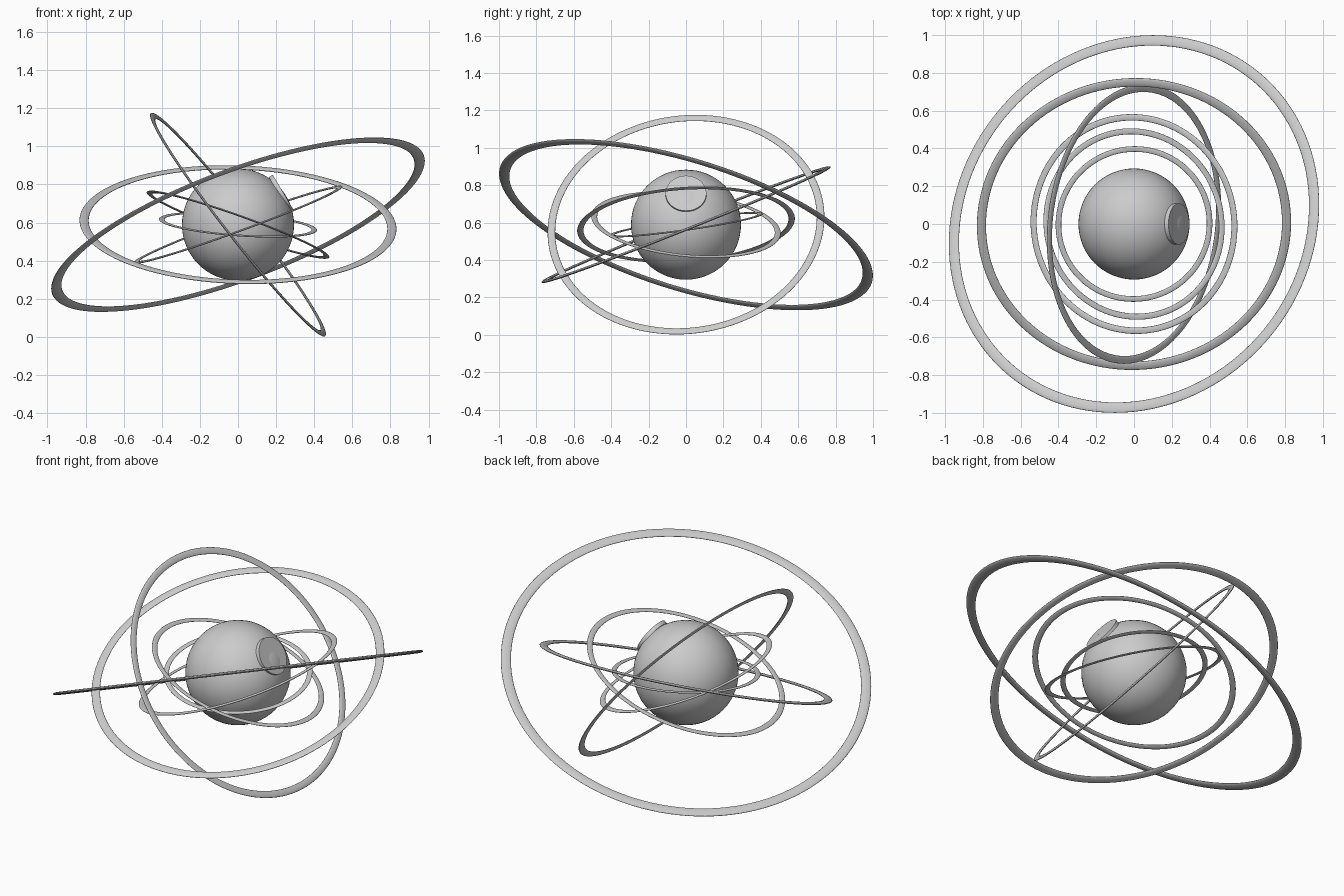
import bpy
from mathutils import Vector

if "Cube" in bpy.data.objects:
    bpy.data.objects.remove(bpy.data.objects["Cube"])

CENTRE = Vector((0, 0, 0.589))


def aim(obj, normal):
    """Point the object's local z axis along the given normal."""
    obj.rotation_mode = 'QUATERNION'
    obj.rotation_quaternion = Vector((0, 0, 1)).rotation_difference(Vector(normal).normalized())


def ring(name, outer, width, normal):
    """Flattened torus: outer radius, band width in its plane, tilt normal."""
    bpy.ops.mesh.primitive_torus_add(
        major_radius=outer - width / 2, minor_radius=width / 2,
        major_segments=128, minor_segments=16, location=CENTRE)
    obj = bpy.context.object
    obj.name = name
    obj.scale.z = 0.3
    aim(obj, normal)
    bpy.ops.object.shade_smooth()


# central globe
bpy.ops.mesh.primitive_uv_sphere_add(segments=64, ring_count=32, radius=0.294, location=CENTRE)
bpy.context.object.name = "globe"
bpy.ops.object.shade_smooth()

# shallow disc set into the upper right side of the globe
disc_normal = Vector((0.86, 0, 0.51)).normalized()
thickness = 0.024
face_centre = CENTRE + Vector((0.238, 0, 0.168))
bpy.ops.mesh.primitive_cylinder_add(
    vertices=64, radius=0.109, depth=thickness,
    location=face_centre - disc_normal * thickness / 2)
disc = bpy.context.object
disc.name = "side_disc"
aim(disc, disc_normal)
bpy.ops.object.shade_smooth_by_angle()

# orbiting rings, inner to outer
for name, outer, width, normal in (
    ("inner_ring", 0.416, 0.030, (0.07, -0.14, 0.987)),
    ("second_ring", 0.509, 0.032, (0.335, 0.095, 0.936)),
    ("third_ring", 0.583, 0.034, (-0.343, -0.06, 0.937)),
    ("steep_ring", 0.743, 0.041, (0.784, -0.09, 0.613)),
    ("wide_ring", 0.832, 0.048, (0.03, -0.371, 0.928)),
    ("outer_ring", 1.041, 0.057, (-0.337, 0.28, 0.90)),
):
    ring(name, outer, width, normal)
